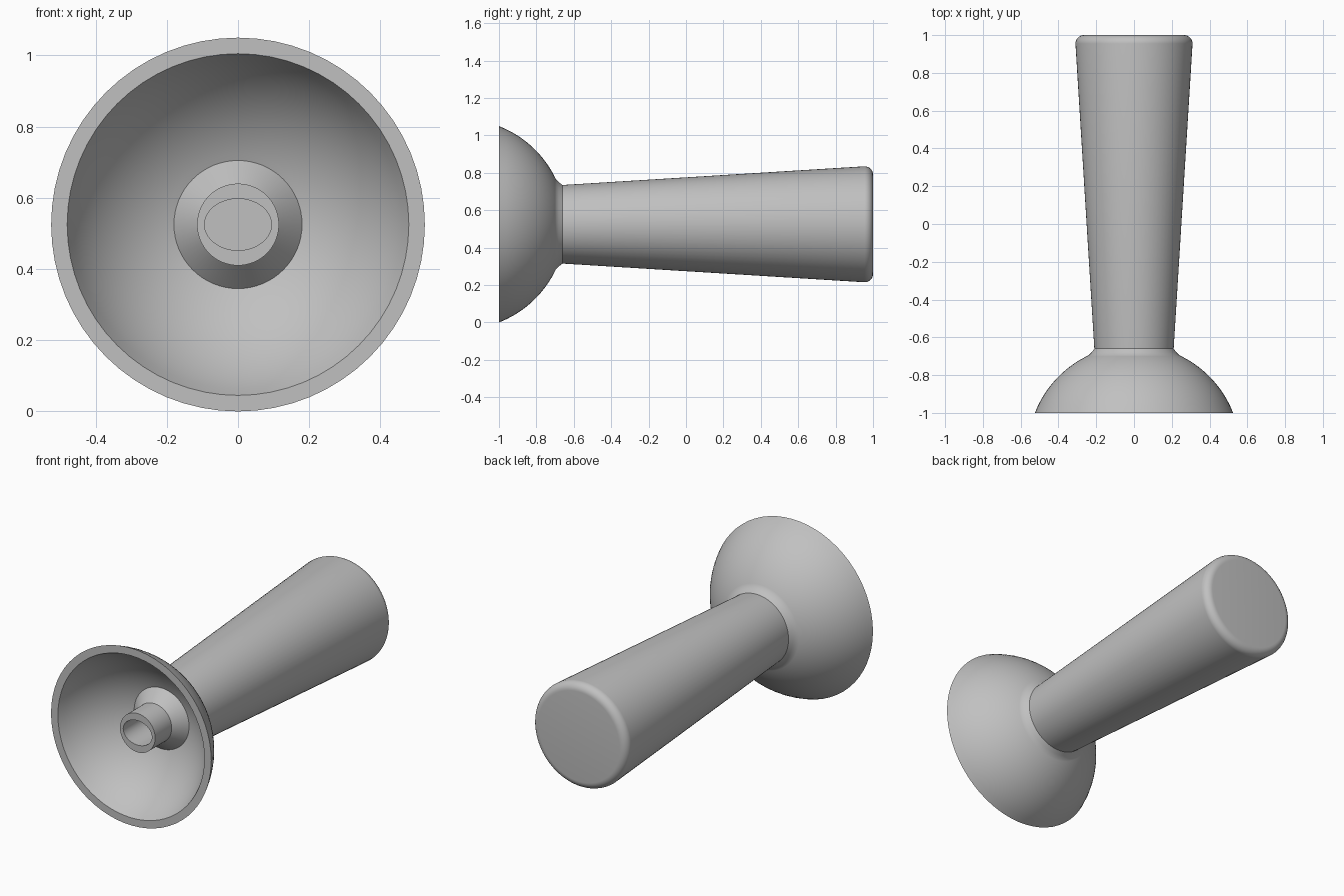
import bpy
from math import sin, cos, pi, radians, sqrt

cube = bpy.data.objects.get("Cube")
if cube:
    bpy.data.objects.remove(cube)

AXIS_Z = 0.525
SEGMENTS = 64

grey = bpy.data.materials.new("plain grey")
grey.use_nodes = True
colour = (0.53, 0.53, 0.53, 1)
grey.diffuse_color = colour
grey.node_tree.nodes["Principled BSDF"].inputs["Base Color"].default_value = colour


def lathe(name, profile):
    """Turn (radius, y[, height scale]) rings about the long axis, capping both ends."""
    verts, faces, n = [], [], SEGMENTS
    for r, y, *squash in profile:
        s = squash[0] if squash else 1
        for i in range(n):
            a = 2 * pi * i / n
            verts.append((r * cos(a), y, AXIS_Z + s * r * sin(a)))
    for k in range(len(profile) - 1):
        for i in range(n):
            j = (i + 1) % n
            faces.append((k*n + i, k*n + j, (k+1)*n + j, (k+1)*n + i))
    faces.append(tuple(reversed(range(n))))
    faces.append(tuple(range(len(verts) - n, len(verts))))
    mesh = bpy.data.meshes.new(name)
    mesh.from_pydata(verts, [], faces)
    # Both profiles run from the front inner cap to the back cap
    mesh.flip_normals()
    mesh.materials.append(grey)
    obj = bpy.data.objects.new(name, mesh)
    bpy.context.collection.objects.link(obj)
    bpy.ops.object.select_all(action='DESELECT')
    obj.select_set(True)
    bpy.context.view_layer.objects.active = obj
    bpy.ops.object.shade_smooth_by_angle(angle=radians(30))
    return obj


def dome(r_front, r_back, steps=16):
    """Spherical arc from the rim backwards; both bowl walls share a centre."""
    drop = 0.205
    radius = sqrt(r_front ** 2 + drop ** 2)
    rings = []
    for i in range(steps + 1):
        r = r_front + (r_back - r_front) * i / steps
        rings.append((r, sqrt(radius ** 2 - r ** 2) - 1 - drop))
    return rings


# Bowl: oval socket, stem, flared hub, inner wall, rim, outer wall, collar
socket = [(0.094, -0.75, 0.77), (0.094, -0.94, 0.77)]
stem = [(0.115, -0.94), (0.115, -0.785)]
inner = dome(0.48, 0.18)[::-1]
outer = dome(0.525, 0.25)
collar = [(0.24, -0.695), (0.225, -0.68), (0.21, -0.66)]
lathe("bowl", socket + stem + inner + outer + collar)

# Handle: tapered shaft with a rounded back edge
fillet = 0.045
edge = [(0.265 + fillet * cos(a), 1 - fillet + fillet * sin(a))
        for a in (pi / 2 * i / 8 for i in range(9))]
lathe("handle", [(0.21, -0.66)] + edge)
